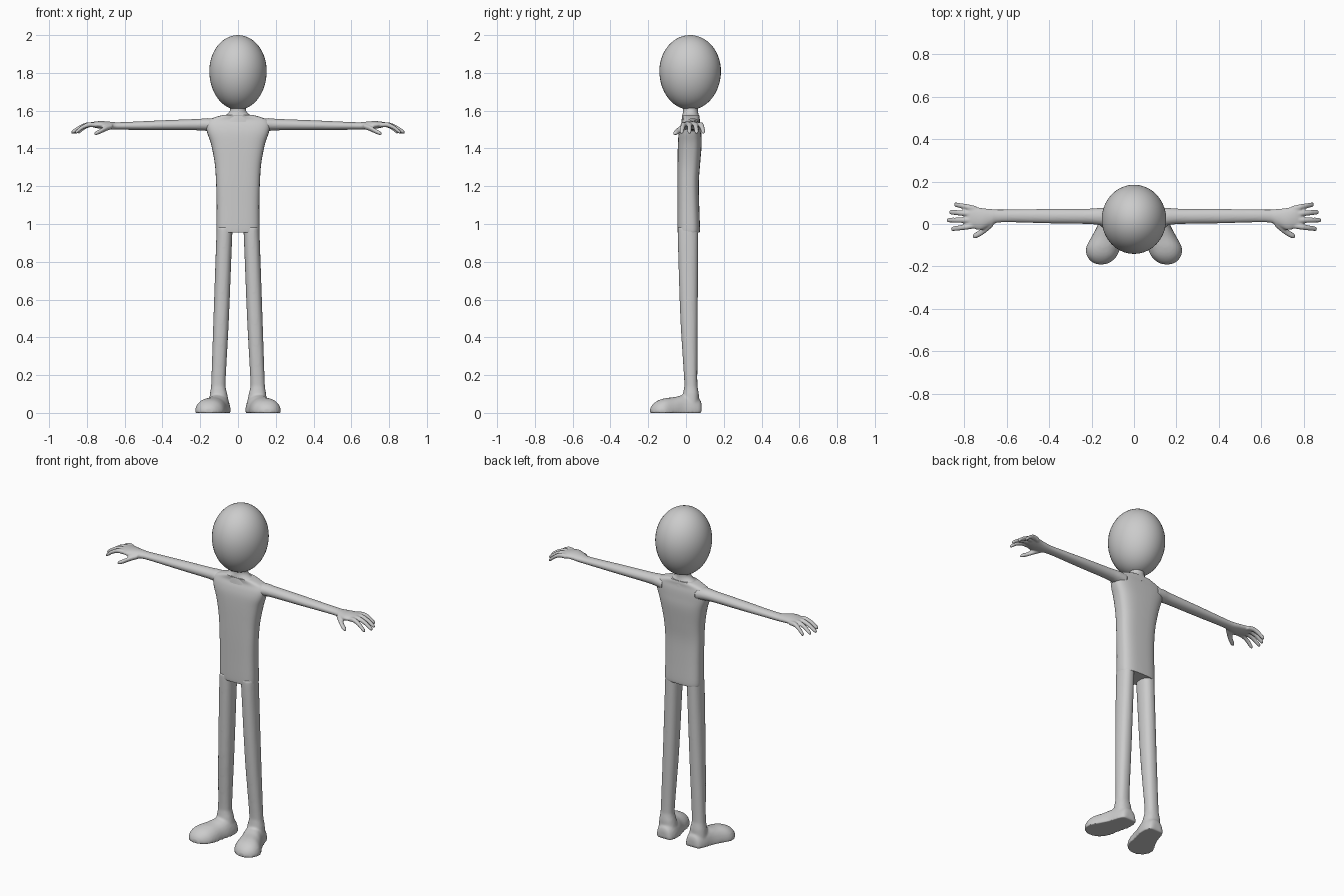
import bpy, bmesh, math
from mathutils import Vector

grey = bpy.data.materials.new("plain grey")
grey.diffuse_color = (0.6, 0.6, 0.6, 1)


def smooth_stations(st, steps):
    """Catmull-Rom interpolation between section tuples."""
    out = []
    for i in range(len(st) - 1):
        a, b, c, d = st[max(i - 1, 0)], st[i], st[i + 1], st[min(i + 2, len(st) - 1)]
        for k in range(steps):
            t = k / steps
            out.append([0.5 * (2 * q + (r - p) * t + (2 * p - 5 * q + 4 * r - s) * t * t
                               + (3 * q - p - 3 * r + s) * t ** 3)
                        for p, q, r, s in zip(a, b, c, d)])
    out.append(list(st[-1]))
    return out


def loft(bm, axis, stations, power=2.0, sides=24, steps=4, flat=False):
    """Skin superellipse sections (position, centre u, centre v, radius u, radius v)."""
    rings = []
    for t, cu, cv, ru, rv in smooth_stations(stations, steps):
        ring = []
        for i in range(sides):
            a = 2 * math.pi * i / sides
            c, s = math.cos(a), math.sin(a)
            u = cu + ru * math.copysign(abs(c) ** (2 / power), c)
            v = cv + rv * math.copysign(abs(s) ** (2 / power), s)
            if flat:
                v = max(v, cv)
            co = {"x": (t, u, v), "y": (u, t, v), "z": (u, v, t)}[axis]
            ring.append(bm.verts.new(co))
        rings.append(ring)
    for r0, r1 in zip(rings, rings[1:]):
        for i in range(sides):
            j = (i + 1) % sides
            bm.faces.new((r0[i], r0[j], r1[j], r1[i]))
    bm.faces.new(rings[0])
    bm.faces.new(rings[-1])


def finish(bm, name, fuse=None, relax=4):
    """Make the object; fuse merges overlapping volumes and mirrors the limb."""
    bmesh.ops.recalc_face_normals(bm, faces=bm.faces)
    mesh = bpy.data.meshes.new(name)
    bm.to_mesh(mesh)
    bm.free()
    mesh.materials.append(grey)
    ob = bpy.data.objects.new(name, mesh)
    bpy.context.collection.objects.link(ob)
    if fuse:
        m = ob.modifiers.new("fuse", "REMESH")
        m.mode = "VOXEL"
        m.voxel_size = fuse
        m.use_smooth_shade = True
        s = ob.modifiers.new("relax", "SMOOTH")
        s.factor, s.iterations = 0.5, relax
        ob.modifiers.new("mirror", "MIRROR").use_mirror_merge = False
    else:
        bpy.ops.object.select_all(action="DESELECT")
        ob.select_set(True)
        bpy.context.view_layer.objects.active = ob
        bpy.ops.object.shade_smooth_by_angle(angle=math.radians(50))
    return ob


# Head: egg shape, slightly deeper than wide
bm = bmesh.new()
bmesh.ops.create_uvsphere(bm, u_segments=40, v_segments=28, radius=1)
for v in bm.verts:
    x, y, z = v.co
    v.co = Vector((0.152 * x, 0.022 + 0.163 * y, 1.81 + (0.19 if z > 0 else 0.205) * z))
finish(bm, "head")

# Torso: boxy trunk widening to the shoulders
bm = bmesh.new()
loft(bm, "z", [
    (0.955, 0, 0.014, 0.112, 0.058), (0.98, 0, 0.014, 0.114, 0.060),
    (1.10, 0, 0.012, 0.113, 0.058), (1.22, 0, 0.011, 0.116, 0.057),
    (1.32, 0, 0.015, 0.123, 0.060), (1.42, 0, 0.020, 0.142, 0.063),
    (1.48, 0, 0.021, 0.162, 0.060), (1.52, 0, 0.024, 0.170, 0.054),
    (1.548, 0, 0.027, 0.160, 0.046), (1.564, 0, 0.027, 0.125, 0.045),
    (1.576, 0, 0.025, 0.085, 0.045)], power=3, sides=36)
finish(bm, "torso")

# Neck: short flared column
bm = bmesh.new()
loft(bm, "z", [
    (1.54, 0, 0.025, 0.110, 0.050), (1.565, 0, 0.025, 0.088, 0.046),
    (1.582, 0, 0.024, 0.058, 0.042), (1.60, 0, 0.024, 0.043, 0.039),
    (1.62, 0, 0.024, 0.043, 0.041), (1.66, 0, 0.024, 0.060, 0.055)])
finish(bm, "neck")

# Arms with palm, four drooping fingers and a thumb
bm = bmesh.new()
loft(bm, "x", [
    (0.11, 0.032, 1.520, 0.046, 0.037), (0.16, 0.035, 1.526, 0.041, 0.034),
    (0.22, 0.036, 1.526, 0.036, 0.030), (0.40, 0.037, 1.523, 0.034, 0.026),
    (0.62, 0.038, 1.519, 0.030, 0.020), (0.67, 0.032, 1.520, 0.038, 0.021),
    (0.72, 0.024, 1.524, 0.052, 0.021), (0.76, 0.031, 1.526, 0.052, 0.016),
    (0.785, 0.033, 1.526, 0.048, 0.010)])
for y0, y1, tip in [(0.072, 0.092, 0.847), (0.046, 0.056, 0.871),
                    (0.019, 0.018, 0.882), (-0.007, -0.024, 0.862)]:
    reach = tip - 0.745
    loft(bm, "x", [(0.745 + reach * f, y0 + (y1 - y0) * f, z, r, r) for f, z, r in
                   [(0, 1.523, 0.013), (0.35, 1.526, 0.0135), (0.65, 1.513, 0.0125),
                    (0.9, 1.492, 0.0115), (0.98, 1.486, 0.009), (1.0, 1.484, 0.005)]],
         sides=12)
loft(bm, "x", [
    (0.665, 0.010, 1.518, 0.022, 0.015), (0.70, -0.022, 1.506, 0.020, 0.015),
    (0.73, -0.045, 1.490, 0.016, 0.013), (0.752, -0.056, 1.481, 0.013, 0.011),
    (0.760, -0.059, 1.478, 0.006, 0.006)], sides=12)
finish(bm, "arms_and_hands", fuse=0.005, relax=3)

# Legs with shoe-like feet
bm = bmesh.new()
loft(bm, "z", [
    (0.985, 0.070, 0.011, 0.042, 0.054), (0.90, 0.074, 0.011, 0.042, 0.054),
    (0.50, 0.089, 0.016, 0.041, 0.046), (0.18, 0.103, 0.025, 0.038, 0.035),
    (0.13, 0.104, 0.026, 0.040, 0.037), (0.10, 0.103, 0.026, 0.046, 0.042),
    (0.04, 0.100, 0.024, 0.055, 0.046)], power=2.3)
loft(bm, "y", [
    (0.083, 0.096, 0, 0.030, 0.045), (0.074, 0.097, 0, 0.046, 0.070),
    (0.04, 0.099, 0, 0.060, 0.092), (-0.01, 0.108, 0, 0.066, 0.096),
    (-0.06, 0.128, 0, 0.073, 0.084), (-0.11, 0.145, 0, 0.081, 0.078),
    (-0.15, 0.151, 0, 0.072, 0.065), (-0.178, 0.154, 0, 0.047, 0.043),
    (-0.190, 0.155, 0, 0.022, 0.022)], power=2.3, flat=True)
finish(bm, "legs_and_feet", fuse=0.007, relax=4)
